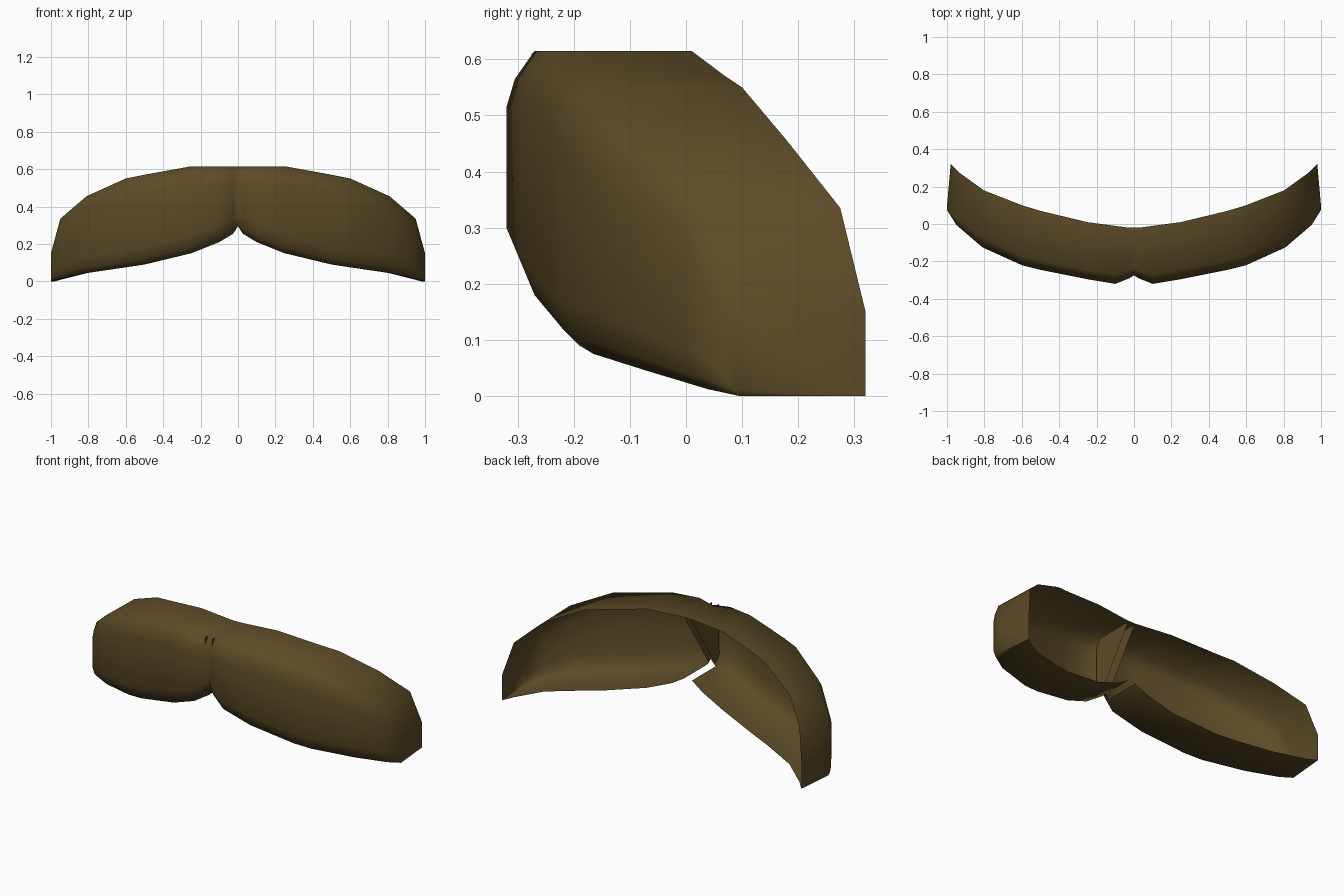
import bpy, bmesh, math

if "Cube" in bpy.data.objects:
    bpy.data.objects.remove(bpy.data.objects["Cube"])

brown = bpy.data.materials.new("dark brown")
brown.diffuse_color = (0.105, 0.070, 0.020, 1)
brown.use_nodes = True
brown.node_tree.nodes["Principled BSDF"].inputs["Base Color"].default_value = brown.diffuse_color

# stations along one half: x, front y, back y, top z, bottom z
STATIONS = [
    (0.00, -0.275, -0.02, 0.615, 0.295),
    (0.025, -0.29, -0.02, 0.615, 0.255),
    (0.10, -0.32, -0.01, 0.615, 0.21),
    (0.25, -0.295, 0.01, 0.615, 0.15),
    (0.50, -0.245, 0.07, 0.57, 0.09),
    (0.60, -0.22, 0.10, 0.55, 0.075),
    (0.81, -0.125, 0.18, 0.455, 0.045),
    (0.95, -0.005, 0.275, 0.335, 0.012),
    (1.00, 0.075, 0.32, 0.15, 0.0),
]


def section(x, yf, yb, zt, zb):
    """Rounded channel, open at the back."""
    k = min(1, (zt - zb) / 0.4)
    xb = x * (1 - 0.02 * x ** 4)
    return [(xb, yb, zt), (x, yf + 0.05 * k, zt), (x, yf + 0.015 * k, zt - 0.05 * k),
            (x, yf, zt - 0.1 * k), (x, yf, zb + 0.09 * k),
            (x, yf + 0.025 * k, zb + 0.03 * k), (x, yf + 0.055 * k, zb), (xb, yb, zb)]


def finish(name, bm, angle):
    me = bpy.data.meshes.new(name)
    bm.to_mesh(me)
    bm.free()
    ob = bpy.data.objects.new(name, me)
    bpy.context.collection.objects.link(ob)
    me.materials.append(brown)
    m = ob.modifiers.new("mirror", 'MIRROR')
    m.use_clip = True
    bpy.context.view_layer.objects.active = ob
    ob.select_set(True)
    bpy.ops.object.shade_smooth_by_angle(angle=math.radians(angle))
    ob.select_set(False)
    return ob


# curved moustache shell, hollow behind
bm = bmesh.new()
rings = [[bm.verts.new(p) for p in section(*s)] for s in STATIONS]
for i, (a, b) in enumerate(zip(rings, rings[1:])):
    for j in range(len(a) - 1):
        # the floor is cut away towards the centre
        if i == 0 and j == len(a) - 2:
            continue
        bm.faces.new((a[j], a[j + 1], b[j + 1], b[j]))
bm.faces.new(rings[-1])  # tip
finish("moustache_shell", bm, 70)

# triangular webs behind the centre seam
bm = bmesh.new()
x = 0.022
bm.faces.new([bm.verts.new(p) for p in
              ((x, -0.02, 0.61), (x, -0.275, 0.61), (x, -0.28, 0.30), (x, -0.24, 0.27))])
finish("centre_web", bm, 30)
